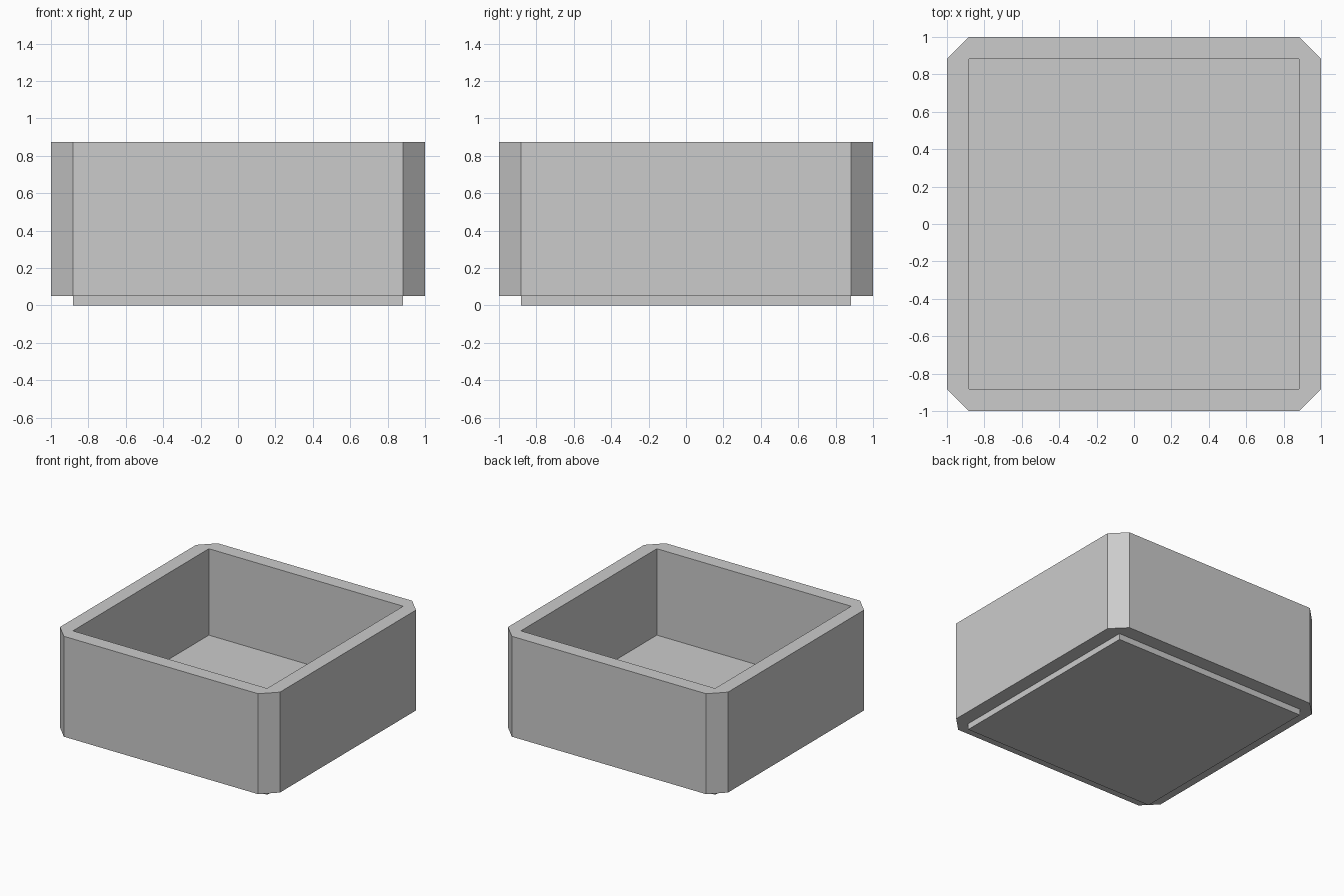
import bpy
import bmesh

if "Cube" in bpy.data.objects:
    bpy.data.objects.remove(bpy.data.objects["Cube"], do_unlink=True)

grey = bpy.data.materials.new("plain_grey")
grey.use_nodes = True
grey.diffuse_color = (0.6, 0.6, 0.6, 1)
grey.node_tree.nodes["Principled BSDF"].inputs["Base Color"].default_value = (0.6, 0.6, 0.6, 1)

HALF = 1.0      # outer half width
INNER = 0.883   # half width of the opening and of the foot
FOOT = 0.05     # foot height
FLOOR = 0.165   # inside floor height
TOP = 0.875     # rim height


def block(name, half, z0, z1, chamfer=0):
    """Square block between two heights, with optional chamfered upright edges."""
    bm = bmesh.new()
    bmesh.ops.create_cube(bm, size=2)
    for v in bm.verts:
        v.co = (v.co.x * half, v.co.y * half, z1 if v.co.z > 0 else z0)
    if chamfer:
        upright = [e for e in bm.edges if abs(e.verts[0].co.z - e.verts[1].co.z) > 0.01]
        bmesh.ops.bevel(bm, geom=upright, offset=chamfer, offset_type='OFFSET',
                        segments=1, affect='EDGES')
    mesh = bpy.data.meshes.new(name)
    bm.to_mesh(mesh)
    bm.free()
    mesh.materials.append(grey)
    obj = bpy.data.objects.new(name, mesh)
    bpy.context.collection.objects.link(obj)
    return obj


# Chamfered box body, open at the top
body = block("box_body", HALF, FOOT, TOP, HALF - INNER)
cutter = block("cavity_cutter", INNER, FLOOR, TOP + 0.2)
cutter.hide_render = True
cutter.hide_viewport = True
cutter.display_type = 'WIRE'
cavity = body.modifiers.new("cavity", 'BOOLEAN')
cavity.operation = 'DIFFERENCE'
cavity.solver = 'EXACT'
cavity.object = cutter

# Square foot under the body
block("foot", INNER, 0, FOOT)
